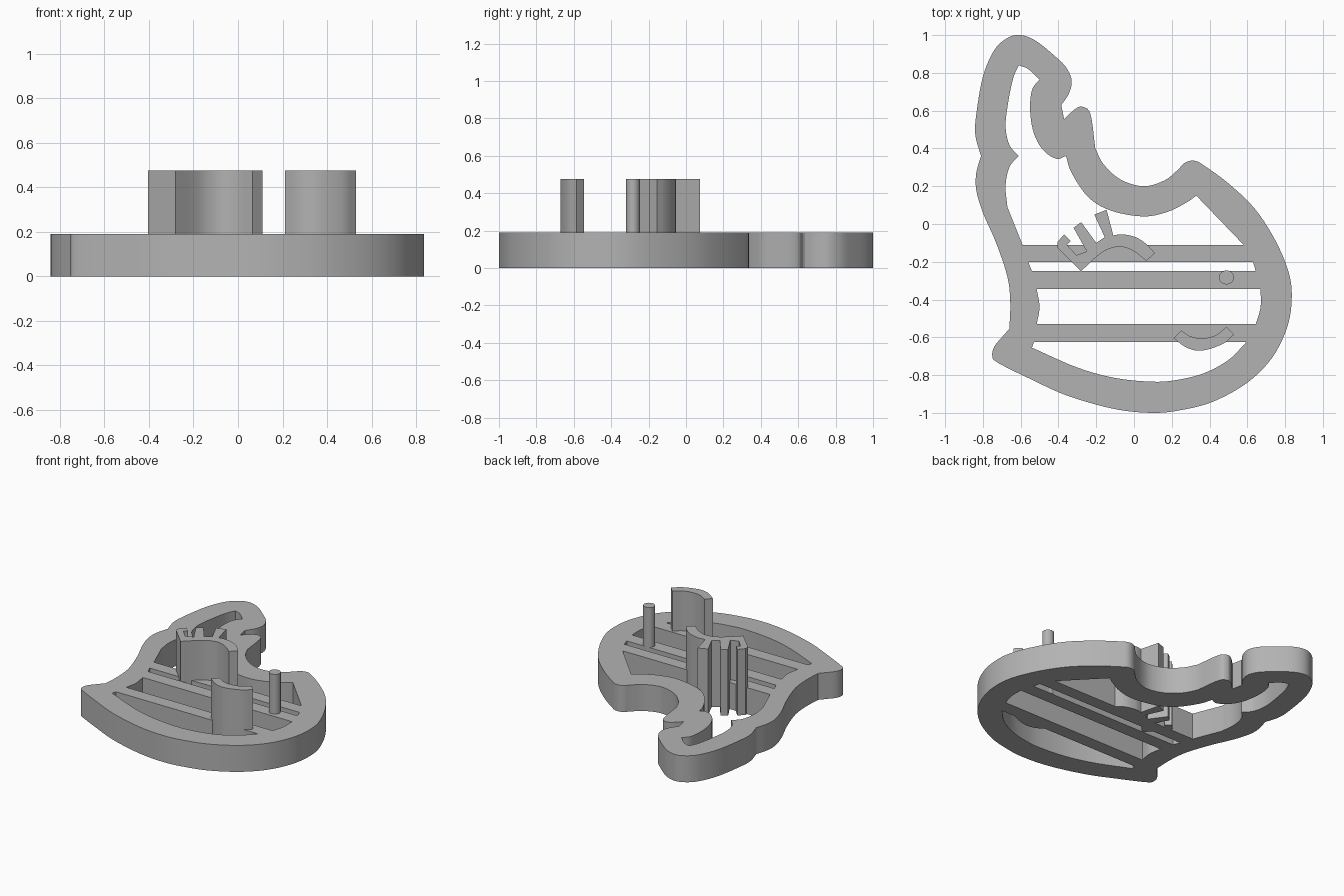
import bpy
import bmesh
import math
from mathutils import Vector

default_cube = bpy.data.objects.get("Cube")
if default_cube:
    bpy.data.objects.remove(default_cube, do_unlink=True)

PLATE_TOP = 0.19
STAMP_TOP = 0.475

grey = bpy.data.materials.new("plain_grey")
grey.use_nodes = True
grey.diffuse_color = (0.45, 0.45, 0.45, 1)
grey.node_tree.nodes["Principled BSDF"].inputs["Base Color"].default_value = grey.diffuse_color


def smooth_run(points, steps=5):
    """Catmull-Rom curve through the points, without the last point."""
    pts = [Vector(p) for p in points]
    if len(pts) == 2:
        return pts[:1]
    pts = [2 * pts[0] - pts[1]] + pts + [2 * pts[-1] - pts[-2]]
    result = []
    for a, b, c, d in zip(pts, pts[1:], pts[2:], pts[3:]):
        for i in range(steps):
            t = i / steps
            result.append(0.5 * (2 * b + (c - a) * t
                                 + (2 * a - 5 * b + 4 * c - d) * t * t
                                 + (3 * b - a - 3 * c + d) * t ** 3))
    return result


def closed_loop(*runs):
    """Join smooth runs into one loop with a sharp corner where each run starts."""
    loop = []
    for run, following in zip(runs, runs[1:] + runs[:1]):
        loop += smooth_run(list(run) + [following[0]])
    return loop


def extrude_loops(name, loops, height):
    """Fill the first loop, leave the others as holes, and extrude from the ground."""
    curve = bpy.data.curves.new(name, "CURVE")
    curve.dimensions = "2D"
    curve.fill_mode = "BOTH"
    curve.extrude = height / 2
    for loop in loops:
        spline = curve.splines.new("POLY")
        spline.points.add(len(loop) - 1)
        for point, co in zip(spline.points, loop):
            point.co = (co[0], co[1], 0, 1)
        spline.use_cyclic_u = True
    obj = bpy.data.objects.new(name, curve)
    bpy.context.collection.objects.link(obj)
    bpy.ops.object.select_all(action="DESELECT")
    obj.select_set(True)
    bpy.context.view_layer.objects.active = obj
    bpy.ops.object.convert(target="MESH")
    obj = bpy.context.view_layer.objects.active

    # Weld caps to walls and rest the part on the ground
    bm = bmesh.new()
    bm.from_mesh(obj.data)
    bmesh.ops.remove_doubles(bm, verts=bm.verts, dist=0.0001)
    bmesh.ops.translate(bm, verts=bm.verts, vec=(0, 0, height / 2))
    bmesh.ops.recalc_face_normals(bm, faces=bm.faces)
    bm.to_mesh(obj.data)
    bm.free()
    obj.data.materials.clear()
    obj.data.materials.append(grey)
    bpy.ops.object.shade_smooth_by_angle(angle=math.radians(30))
    return obj


# Outer silhouette: tail, back, belly and chin
outline = closed_loop(
    [(-0.81, 0.36), (-0.84, 0.47), (-0.835, 0.58), (-0.8, 0.78), (-0.74, 0.92),
     (-0.67, 0.985), (-0.6, 1), (-0.52, 0.97), (-0.42, 0.89), (-0.36, 0.83),
     (-0.33, 0.76), (-0.345, 0.69)],
    [(-0.385, 0.63)],
    [(-0.37, 0.555), (-0.31, 0.61), (-0.27, 0.62), (-0.23, 0.58)],
    [(-0.205, 0.4), (-0.16, 0.315), (-0.07, 0.235), (0.05, 0.2), (0.16, 0.23),
     (0.23, 0.285), (0.27, 0.325), (0.32, 0.335), (0.37, 0.31), (0.5, 0.215),
     (0.64, 0.08), (0.75, -0.09), (0.82, -0.26), (0.835, -0.4), (0.81, -0.55),
     (0.73, -0.71), (0.6, -0.84), (0.42, -0.94), (0.25, -0.985), (0.1, -1),
     (-0.1, -0.98), (-0.35, -0.91), (-0.55, -0.82), (-0.72, -0.735),
     (-0.75, -0.7), (-0.74, -0.65), (-0.7, -0.6)],
    [(-0.66, -0.555), (-0.655, -0.42), (-0.67, -0.28), (-0.73, -0.1),
     (-0.8, 0.06), (-0.835, 0.18), (-0.835, 0.27)],
)

# Opening through the tail and upper body
tail_opening = closed_loop(
    [(-0.59, -0.11)],
    [(-0.67, 0.09), (-0.68, 0.2), (-0.66, 0.3)],
    [(-0.61, 0.36), (-0.66, 0.42), (-0.68, 0.52), (-0.665, 0.65), (-0.64, 0.77)],
    [(-0.61, 0.84), (-0.56, 0.82)],
    [(-0.5, 0.765), (-0.54, 0.71), (-0.55, 0.6), (-0.53, 0.48), (-0.48, 0.39),
     (-0.41, 0.345)],
    [(-0.36, 0.36), (-0.33, 0.27), (-0.24, 0.14), (-0.12, 0.07), (0.05, 0.04),
     (0.18, 0.065), (0.28, 0.115)],
    [(0.33, 0.15)],
    [(0.58, -0.11)],
)

# Openings between the cross bars
upper_slot = [(-0.56, -0.2), (-0.54, -0.25), (0.645, -0.25), (0.63, -0.2)]
middle_slot = closed_loop(
    [(-0.515, -0.345), (-0.5, -0.44)],
    [(-0.515, -0.53)],
    [(0.645, -0.53), (0.67, -0.44)],
    [(0.67, -0.345)],
)
belly_opening = closed_loop(
    [(-0.53, -0.625)],
    [(0.595, -0.625), (0.5, -0.72), (0.37, -0.79), (0.23, -0.825), (0.1, -0.835),
     (-0.1, -0.815), (-0.3, -0.76)],
    [(-0.54, -0.655)],
)

extrude_loops("body_plate",
              [outline, tail_opening, upper_slot, middle_slot, belly_opening],
              PLATE_TOP)

# Raised eyelid with three lashes
eyelid = closed_loop(
    [(-0.405, -0.125)], [(-0.405, -0.095)], [(-0.37, -0.055)], [(-0.335, -0.09)],
    [(-0.355, -0.11)], [(-0.305, -0.165)], [(-0.25, -0.145)],
    [(-0.32, -0.02)], [(-0.28, 0.01)], [(-0.2, -0.1)], [(-0.155, -0.07)],
    [(-0.21, 0.05)], [(-0.145, 0.075)],
    [(-0.11, -0.06), (-0.06, -0.055), (0.01, -0.07), (0.07, -0.11)],
    [(0.11, -0.155)],
    [(0.065, -0.195), (0, -0.145), (-0.07, -0.12), (-0.14, -0.135), (-0.2, -0.175)],
    [(-0.28, -0.25)],
)
extrude_loops("eyelid_with_lashes", [eyelid], STAMP_TOP)

# Raised smile
smile = closed_loop(
    [(0.21, -0.605)],
    [(0.25, -0.565), (0.3, -0.595), (0.36, -0.605), (0.43, -0.59)],
    [(0.49, -0.545)],
    [(0.53, -0.585), (0.47, -0.635), (0.36, -0.67), (0.28, -0.655)],
)
extrude_loops("smile", [smile], STAMP_TOP)

# Round peg on the middle bar
SIDES = 20
peg = [(0.49 + 0.04 * math.cos(math.tau * i / SIDES),
        -0.283 + 0.037 * math.sin(math.tau * i / SIDES)) for i in range(SIDES)]
extrude_loops("round_peg", [peg], STAMP_TOP)
